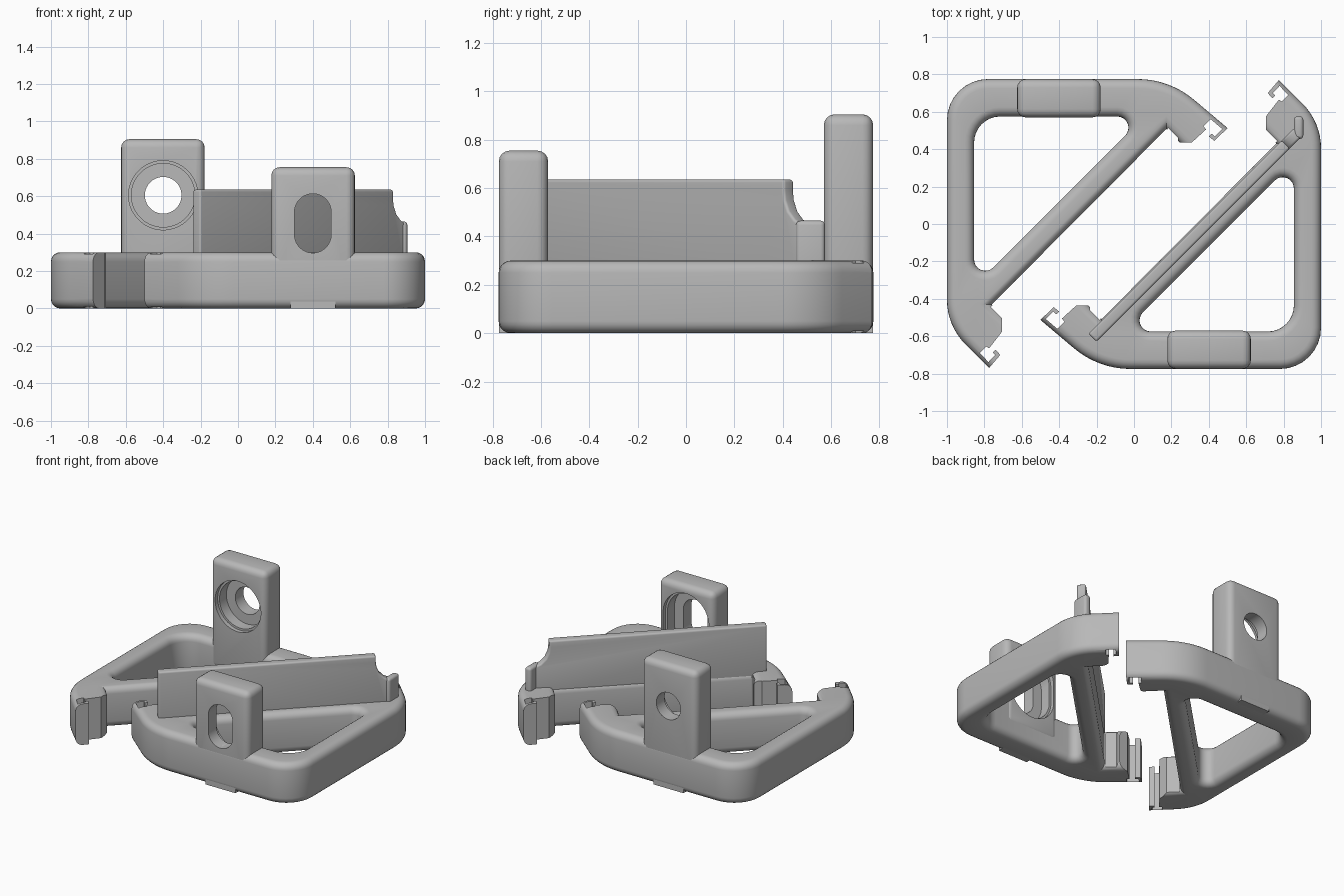
import bpy, bmesh
from math import pi, sin, cos, tan, radians
from mathutils import Vector, Matrix

if "Cube" in bpy.data.objects:
    bpy.data.objects.remove(bpy.data.objects["Cube"])

gray = bpy.data.materials.new("plain gray")
gray.use_nodes = True
gray.diffuse_color = (0.48, 0.48, 0.48, 1)
gray.node_tree.nodes["Principled BSDF"].inputs["Base Color"].default_value = gray.diffuse_color


def finish(bm, name):
    bmesh.ops.recalc_face_normals(bm, faces=bm.faces)
    me = bpy.data.meshes.new(name)
    bm.to_mesh(me)
    bm.free()
    me.materials.append(gray)
    ob = bpy.data.objects.new(name, me)
    bpy.context.collection.objects.link(ob)
    return ob


def fillet(corners, steps=8):
    """Turn (x, y, radius) corners into a rounded outline."""
    out = []
    for i, (x, y, r) in enumerate(corners):
        p = Vector((x, y))
        if not r:
            out.append(p)
            continue
        a = (Vector(corners[i - 1][:2]) - p).normalized()
        b = (Vector(corners[(i + 1) % len(corners)][:2]) - p).normalized()
        half = a.angle(b) / 2
        c = p + (a + b).normalized() * r / sin(half)
        start = p + a * r / tan(half) - c
        turn = b.angle_signed(-a)
        for k in range(steps + 1):
            out.append(c + Matrix.Rotation(turn * k / steps, 2) @ start)
    return out


def inset(pts, d):
    """Shift an outline to its left by d with mitred corners."""
    out = []
    for i, p in enumerate(pts):
        e = (p - pts[i - 1]).normalized()
        f = (pts[(i + 1) % len(pts)] - p).normalized()
        m, n = Vector((-e.y, e.x)), Vector((-f.y, f.x))
        out.append(p + (m + n) * d / (1 + m.dot(n)))
    return out


def rounded_slab(name, loops, height, r, steps=5):
    """Slab from an outline and holes, with round top and bottom rims."""
    bm = bmesh.new()
    levels = []
    for k in range(steps + 1):
        t = pi / 2 * k / steps
        levels.append((r * (1 - sin(t)), r * (1 - cos(t))))
    levels += [(d, height - z) for d, z in reversed(levels)]
    caps = ([], [])
    for pts in loops:
        rings = [[bm.verts.new((*p, z)) for p in inset(pts, d)] for d, z in levels]
        n = len(pts)
        for lo, hi in zip(rings, rings[1:]):
            for i in range(n):
                bm.faces.new((lo[i - 1], lo[i], hi[i], hi[i - 1]))
        for cap, ring in zip(caps, (rings[0], rings[-1])):
            cap += [bm.edges.get((ring[i - 1], ring[i])) for i in range(n)]
    for cap in caps:
        bmesh.ops.triangle_fill(bm, use_beauty=True, edges=cap)
    return finish(bm, name)


def prism(name, pts, lo, hi, along_y=False, bevel=0):
    """Extrude a flat outline along z, or along y when it is an x-z outline."""
    bm = bmesh.new()
    place = (lambda p: (p[0], lo, p[1])) if along_y else (lambda p: (p[0], p[1], lo))
    face = bm.faces.new([bm.verts.new(place(p)) for p in pts])
    new = bmesh.ops.extrude_face_region(bm, geom=[face])["geom"]
    move = Vector((0, hi - lo, 0)) if along_y else Vector((0, 0, hi - lo))
    bmesh.ops.translate(bm, vec=move, verts=[v for v in new if isinstance(v, bmesh.types.BMVert)])
    bmesh.ops.recalc_face_normals(bm, faces=bm.faces)
    if bevel:
        edges = [e for e in bm.edges if e.calc_face_angle(0) > radians(50)]
        bmesh.ops.bevel(bm, geom=edges, offset=bevel, segments=4, profile=0.5, affect="EDGES")
    return finish(bm, name)


def box(name, x0, x1, y0, y1, z0, z1, bevel=0):
    return prism(name, [(x0, y0), (x1, y0), (x1, y1), (x0, y1)], z0, z1, bevel=bevel)


def cut(ob, cutters):
    for c in cutters:
        c.hide_render = True
        mod = ob.modifiers.new("cut", "BOOLEAN")
        mod.operation, mod.solver, mod.object = "DIFFERENCE", "EXACT", c
    graph = bpy.context.evaluated_depsgraph_get()
    me = bpy.data.meshes.new_from_object(ob.evaluated_get(graph))
    ob.modifiers.clear()
    ob.data = me


def smooth(ob):
    bpy.ops.object.select_all(action="DESELECT")
    ob.select_set(True)
    bpy.context.view_layer.objects.active = ob
    bpy.ops.object.shade_smooth_by_angle(angle=radians(32))


def slot(x, z, r, straight, y0, y1):
    pts = []
    for k in range(48):
        a = 2 * pi * (k + 0.5) / 48
        pts.append((x + r * cos(a), z + r * sin(a) + (straight if sin(a) > 0 else -straight)))
    return prism("slot_cutter", pts, y0, y1, along_y=True)


# Triangular frame: outer outline, opening, and the clip ends cut out of it
OUTER = [(-1, 0.775, 0.22), (-1, -0.545, 0.34), (-0.6, -0.945, 0), (-0.45, -0.74, 0),
         (-0.76, -0.43, 0), (0.1725, 0.5075, 0), (0.48, 0.2, 0), (0.66, 0.378, 0),
         (0.19, 0.775, 0.47)]
OPENING = [(-0.855, 0.575, 0.14), (0.055, 0.575, 0.06), (-0.855, -0.335, 0.06)]
ARM_CLIP = [(0.5, 0.513), (0.43, 0.444), (0.4, 0.468), (0.415, 0.483), (0.432, 0.468),
            (0.472, 0.508), (0.41, 0.56), (0.372, 0.522), (0.385, 0.505), (0.31, 0.437),
            (0.235, 0.437), (0.235, 0.462), (0.183, 0.513), (0.165, 0.49), (0.5, 0.1),
            (0.8, 0.4), (0.56, 0.56)]
SIDE_CLIP = [(-0.775, -0.77), (-0.715, -0.7), (-0.74, -0.672), (-0.755, -0.687),
             (-0.742, -0.7), (-0.778, -0.738), (-0.825, -0.69), (-0.79, -0.655),
             (-0.775, -0.665), (-0.705, -0.575), (-0.705, -0.505), (-0.767, -0.443),
             (-0.74, -0.42), (-0.35, -0.75), (-0.6, -1.1), (-0.85, -0.9)]


def half(name, angle, top, hole_z, straight):
    frame = rounded_slab(name + "_frame", [fillet(OUTER), fillet(OPENING)], 0.3, 0.05)
    tab = box(name + "_tab", -0.625, -0.178, 0.57, 0.774, 0.1, top, bevel=0.045)
    foot = box(name + "_foot", -0.52, -0.28, 0.69, 0.773, 0, 0.2)
    clips = [prism("clip_cutter", c, -0.1, 0.4) for c in (ARM_CLIP, SIDE_CLIP)]
    # Stepped screw hole through the tab
    holes = [slot(-0.4, hole_z, r, straight, 0.5, y)
             for r, y in ((0.185, 0.6), (0.17, 0.68), (0.098, 0.9))]
    cut(frame, clips + holes)
    cut(tab, holes)
    for c in clips + holes:
        bpy.data.objects.remove(c)
    for ob in (frame, tab, foot):
        ob.data.transform(Matrix.Rotation(angle, 4, "Z"))
        smooth(ob)


half("back", 0, 0.905, 0.605, 0)
half("front", pi, 0.755, 0.455, 0.06)

# Thin upright fence on the front half's diagonal bar, notched at one end
FENCE = [(-0.587, 0.2), (0.97, 0.2), (0.97, 0.455), (0.935, 0.47), (0.9, 0.505),
         (0.88, 0.55), (0.875, 0.59), (0.875, 0.635), (-0.587, 0.635)]
fence = prism("fence", FENCE, -0.03, 0.03, along_y=True, bevel=0.012)
fence.data.transform(Matrix.Translation((0.193, -0.193, 0)) @ Matrix.Rotation(pi / 4, 4, "Z"))
smooth(fence)
smooth(box("fence_post", 0.855, 0.905, 0.455, 0.575, 0.2, 0.465, bevel=0.018))
